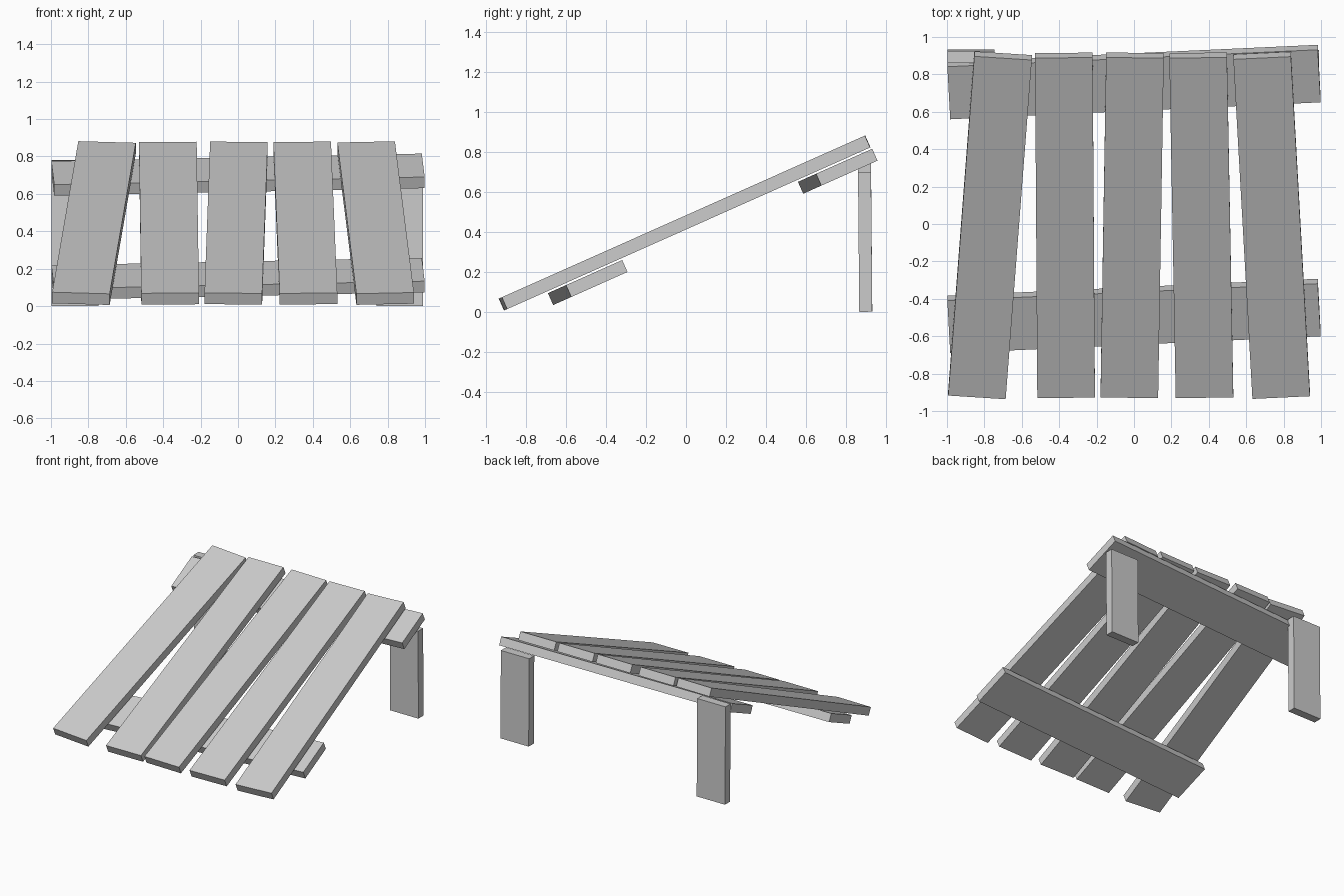
import bpy
from math import radians, atan2, hypot
from mathutils import Matrix, Vector

cube = bpy.data.objects.get("Cube")
if cube:
    bpy.data.objects.remove(cube, do_unlink=True)

# Single plain grey for all the boards
grey = bpy.data.materials.new("board grey")
grey.use_nodes = True
colour = (0.6, 0.6, 0.6, 1)
grey.diffuse_color = colour
grey.node_tree.nodes["Principled BSDF"].inputs["Base Color"].default_value = colour

THICK = 0.065
WIDTH = 0.308
LENGTH = 1.99
GAP = 0.01

# Sloping frame: local y runs up the ramp, local z is its normal
slope = (Matrix.Translation((0, -0.007, 0.444))
         @ Matrix.Rotation(radians(24), 4, "X"))


def board(name, size, matrix):
    bpy.ops.mesh.primitive_cube_add(size=1)
    ob = bpy.context.object
    ob.name = ob.data.name = name
    ob.data.transform(Matrix.Diagonal((*size, 1)))
    ob.matrix_world = matrix
    ob.data.materials.append(grey)
    return ob


# Five long planks, each given by its centre x at the low and high ends
planks = [(-0.84, -0.70), (-0.363, -0.375), (-0.025, 0.005),
          (0.377, 0.343), (0.787, 0.685)]
for i, (low, high) in enumerate(planks):
    turn = -atan2(high - low, LENGTH)
    place = (Matrix.Translation(((low + high) / 2, 0, 0))
             @ Matrix.Rotation(turn, 4, "Z"))
    board(f"plank_{i + 1}", (WIDTH, LENGTH, THICK), slope @ place)

# Two slightly skewed crossbars under the planks
for name, along in (("lower_crossbar", -0.564), ("upper_crossbar", 0.805)):
    place = (Matrix.Translation((0, along, -THICK - GAP))
             @ Matrix.Rotation(0.05, 4, "Z"))
    board(name, (1.983, WIDTH, THICK), slope @ place)

# Upright legs at the back; the right one stands behind the crossbar
for name, x, height in (("right_leg", -0.872, 0.78), ("left_leg", 0.865, 0.70)):
    place = (Matrix.Translation((x, 0.896, height / 2))
             @ Matrix.Rotation(radians(0.5), 4, "X"))
    board(name, (0.25, THICK, height), place)
